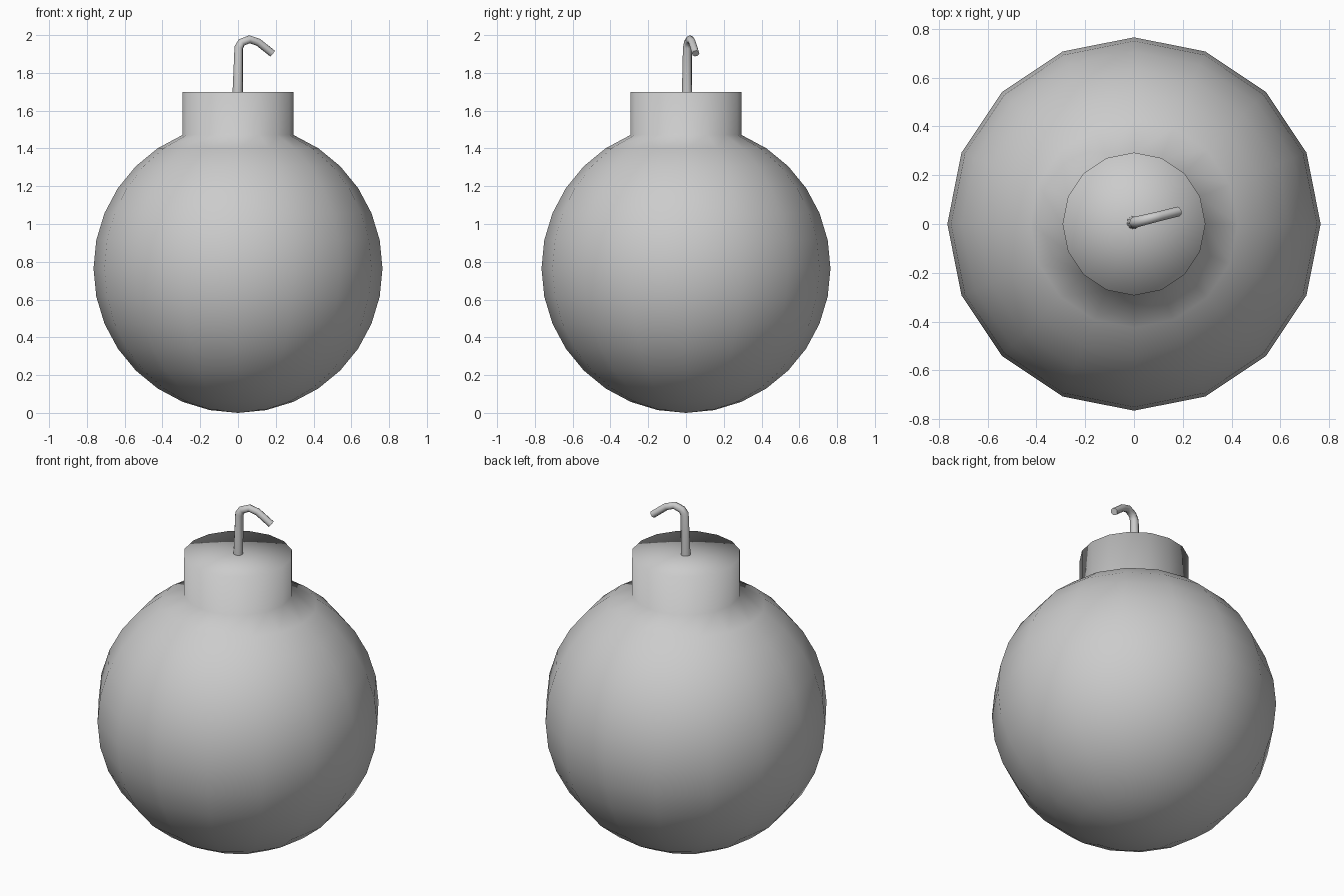
import bpy, bmesh
from math import sin, cos, pi

if "Cube" in bpy.data.objects:
    bpy.data.objects.remove(bpy.data.objects["Cube"])

SIDES = 16
R = 0.765


def lathe(name, profile):
    """Revolve (radius, z) points; a radius of 0 closes to a single pole."""
    bm = bmesh.new()
    rings = []
    for r, z in profile:
        if r == 0:
            rings.append([bm.verts.new((0, 0, z))] * SIDES)
        else:
            rings.append([bm.verts.new((r * cos(2 * pi * i / SIDES), r * sin(2 * pi * i / SIDES), z))
                          for i in range(SIDES)])
    for a, b in zip(rings, rings[1:]):
        for i in range(SIDES):
            j = (i + 1) % SIDES
            quad = list(dict.fromkeys((a[i], a[j], b[j], b[i])))
            bm.faces.new(quad).smooth = True
    bmesh.ops.recalc_face_normals(bm, faces=bm.faces)
    mesh = bpy.data.meshes.new(name)
    bm.to_mesh(mesh)
    bm.free()
    obj = bpy.data.objects.new(name, mesh)
    bpy.context.collection.objects.link(obj)
    return obj


# Round body, its top rings replaced by a straight collar with a flat lid
profile = [(0, 0)]
profile += [(R * sin(pi * k / 16), R - R * cos(pi * k / 16)) for k in range(1, 15)]
neck = profile[-1][0]
profile += [(neck, 1.70), (0, 1.70)]
lathe("bomb_body", profile)

# Bent fuse, tapering towards the tip
path = [(-0.002, 1.69, 0.028), (0.004, 1.935, 0.024), (0.019, 1.961, 0.022),
        (0.061, 1.978, 0.021), (0.106, 1.963, 0.020), (0.182, 1.903, 0.020)]
curve = bpy.data.curves.new("fuse", 'CURVE')
curve.dimensions = '3D'
curve.bevel_depth = 1.0
curve.bevel_resolution = 2
curve.use_fill_caps = True
spline = curve.splines.new('POLY')
spline.points.add(len(path) - 1)
for p, (x, z, r) in zip(spline.points, path):
    p.co = (x, 0.006 + 0.25 * x, z, 1)
    p.radius = r
fuse = bpy.data.objects.new("fuse", curve)
bpy.context.collection.objects.link(fuse)
bpy.context.view_layer.objects.active = fuse
fuse.select_set(True)
bpy.ops.object.convert(target='MESH')
bpy.ops.object.shade_smooth_by_angle(angle=1.05)
